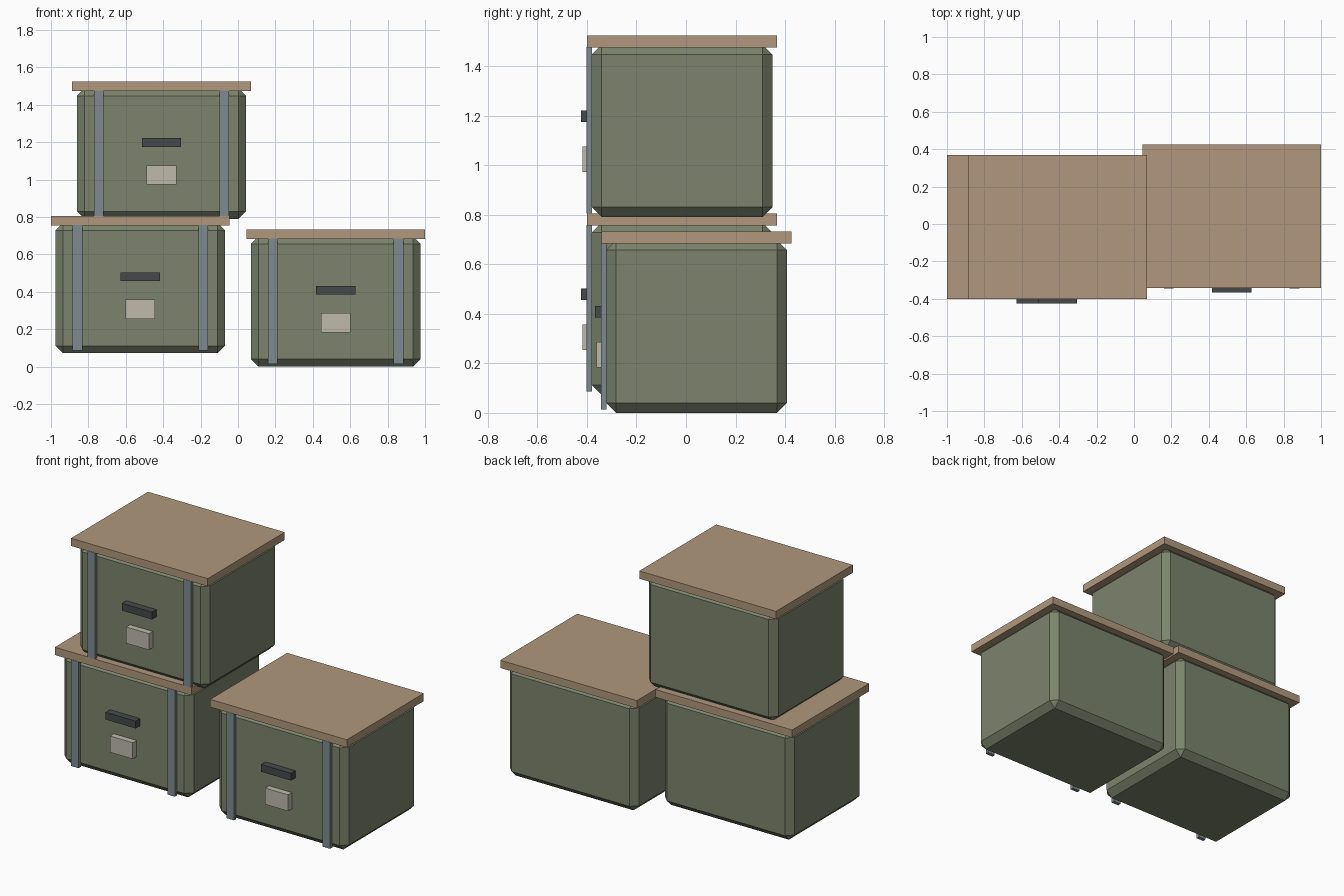
import bpy, bmesh
from mathutils import Matrix, Vector

if "Cube" in bpy.data.objects:
    bpy.data.objects.remove(bpy.data.objects["Cube"])


def material(name, rgb):
    m = bpy.data.materials.new(name)
    m.diffuse_color = (*rgb, 1)
    m.use_nodes = True
    m.node_tree.nodes["Principled BSDF"].inputs["Base Color"].default_value = m.diffuse_color
    return m


GREEN = material("olive green", (0.20, 0.23, 0.15))
WOOD = material("tan wood", (0.44, 0.315, 0.205))
STEEL = material("grey steel", (0.21, 0.26, 0.28))
DARK = material("dark metal", (0.06, 0.068, 0.068))
PAPER = material("pale label", (0.52, 0.495, 0.41))


def box(name, lo, hi, mat, bevel=0):
    """Box between two corners, optionally with chamfered edges."""
    lo, hi = Vector(lo), Vector(hi)
    bm = bmesh.new()
    bmesh.ops.create_cube(bm, size=1, matrix=Matrix.Translation((lo + hi) / 2)
                          @ Matrix.Diagonal((*(hi - lo), 1)))
    if bevel:
        bmesh.ops.bevel(bm, geom=bm.edges[:], offset=bevel, segments=1,
                        affect='EDGES', profile=0.5)
    me = bpy.data.meshes.new(name)
    bm.to_mesh(me)
    bm.free()
    me.materials.append(mat)
    ob = bpy.data.objects.new(name, me)
    bpy.context.collection.objects.link(ob)
    return ob


def crate(tag, cx, cy, z):
    f = cy - 0.365  # front face of the body
    # chamfered body, top hidden inside the lid
    box(tag + "_body", (cx - 0.4525, f, z), (cx + 0.4525, cy + 0.365, z + 0.697), GREEN, 0.04)
    # overhanging lid
    box(tag + "_lid", (cx - 0.4775, cy - 0.384, z + 0.684),
        (cx + 0.4775, cy + 0.384, z + 0.733), WOOD)
    # two vertical straps
    for side, s in (("left", -1), ("right", 1)):
        x = cx + s * 0.336
        box(f"{tag}_{side}_strap", (x - 0.026, f - 0.021, z + 0.014),
            (x + 0.026, f + 0.001, z + 0.686), STEEL)
    # handle and label
    box(tag + "_handle", (cx - 0.105, f - 0.044, z + 0.385), (cx + 0.105, f + 0.001, z + 0.431), DARK)
    box(tag + "_label", (cx - 0.08, f - 0.038, z + 0.183), (cx + 0.08, f + 0.001, z + 0.286), PAPER)


crate("right_crate", 0.5225, 0.042, 0)
crate("left_crate", -0.5225, -0.016, 0.072)
crate("top_crate", -0.409, -0.016, 0.791)
